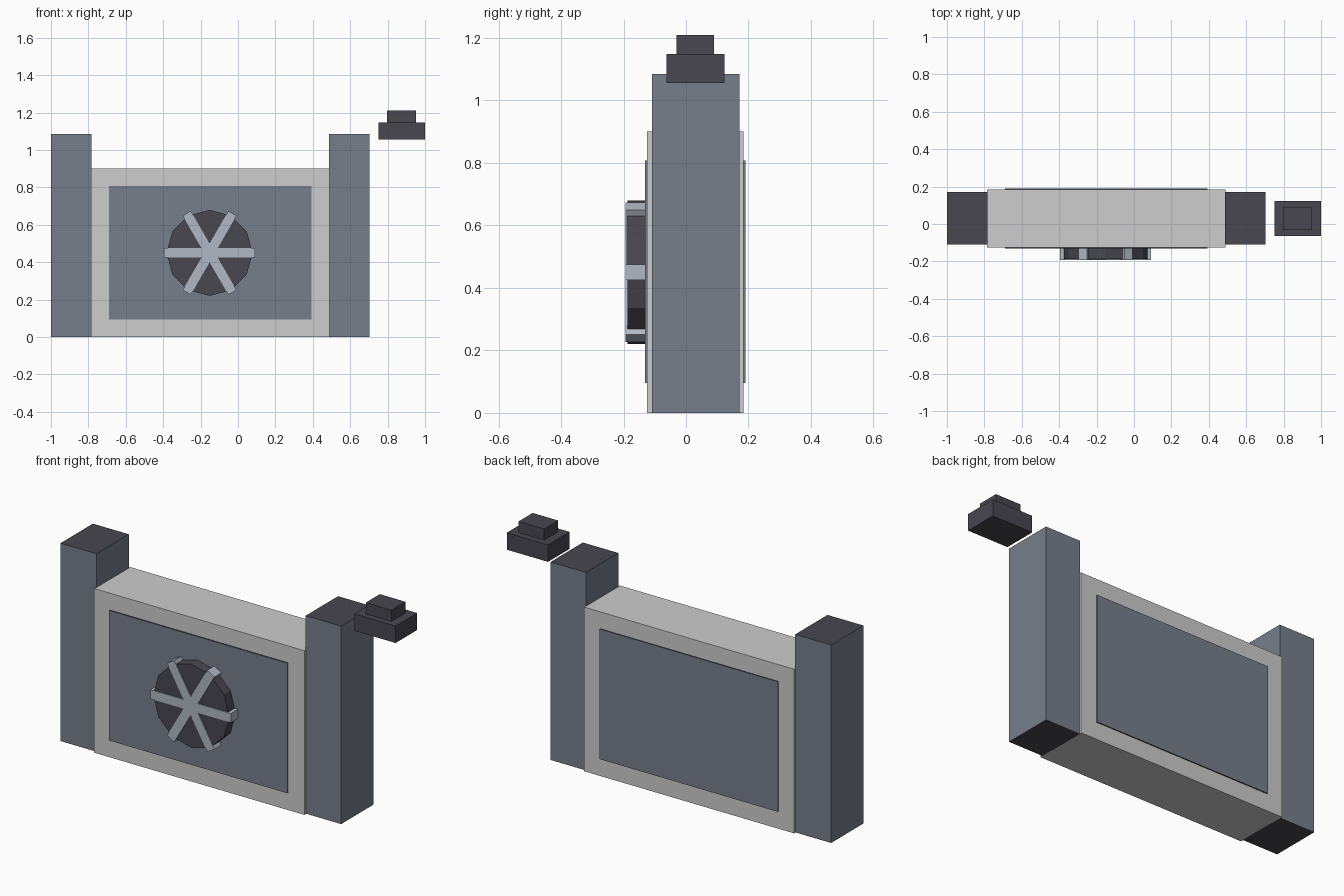
import bpy
import bmesh
import math
from mathutils import Matrix, Vector

cube = bpy.data.objects.get("Cube")
if cube:
    bpy.data.objects.remove(cube, do_unlink=True)


def srgb(r, g, b):
    return tuple(((c / 255 + 0.055) / 1.055) ** 2.4 for c in (r, g, b)) + (1.0,)


def material(name, color):
    m = bpy.data.materials.new(name)
    m.use_nodes = True
    m.diffuse_color = color
    bsdf = m.node_tree.nodes["Principled BSDF"]
    bsdf.inputs["Base Color"].default_value = color
    bsdf.inputs["Roughness"].default_value = 0.8
    return m


STONE = material("pale grey", srgb(205, 205, 205))
SLATE = material("slate blue", srgb(119, 126, 139))
DARK = material("dark charcoal", srgb(72, 71, 80))
STEEL = material("light steel", srgb(177, 185, 196))


def finish(name, bm, mats):
    """Make the object; a second material goes on the horizontal faces."""
    bmesh.ops.recalc_face_normals(bm, faces=bm.faces[:])
    if len(mats) > 1:
        for f in bm.faces:
            f.material_index = int(abs(f.normal.z) > 0.9)
    mesh = bpy.data.meshes.new(name)
    bm.to_mesh(mesh)
    bm.free()
    for m in mats:
        mesh.materials.append(m)
    obj = bpy.data.objects.new(name, mesh)
    bpy.context.collection.objects.link(obj)
    return obj


def box(name, x, y, z, *mats, turn=None):
    """Box spanning the three (low, high) ranges, optionally turned about y."""
    center = Vector([sum(r) / 2 for r in (x, y, z)])
    size = [r[1] - r[0] for r in (x, y, z)]
    bm = bmesh.new()
    bmesh.ops.create_cube(bm, size=1)
    bmesh.ops.scale(bm, vec=size, verts=bm.verts)
    if turn:
        bmesh.ops.rotate(bm, matrix=Matrix.Rotation(turn, 3, "Y"), verts=bm.verts)
    bmesh.ops.translate(bm, vec=center, verts=bm.verts)
    return finish(name, bm, mats)


# Wall slab between the posts
box("wall_body", (-0.785, 0.49), (-0.125, 0.184), (0, 0.9), STONE)

# Posts with dark ends
for name, x in (("right_post", (-1, -0.782)), ("left_post", (0.487, 0.702))):
    box(name, x, (-0.109, 0.171), (0, 1.085), SLATE, DARK)

# Raised panels on both sides of the wall
for name, y in (("front_panel", (-0.132, -0.124)), ("back_panel", (0.183, 0.19))):
    box(name, (-0.69, 0.392), y, (0.095, 0.808), SLATE, DARK)

# Twelve-sided disc on the front
hub = Vector((-0.152, -0.158, 0.45))
bm = bmesh.new()
bmesh.ops.create_cone(bm, cap_ends=True, segments=12, radius1=0.23, radius2=0.23,
                      depth=0.06,
                      matrix=Matrix.Translation(hub) @ Matrix.Rotation(math.pi / 2, 4, "X"))
finish("wheel_disc", bm, [DARK])

# Three crossing bars make six spokes
for i in range(3):
    box(f"wheel_spoke_{i + 1}", (hub.x - 0.244, hub.x + 0.244), (-0.193, -0.13),
        (hub.z - 0.025, hub.z + 0.025), STEEL, turn=math.radians(60 * i) or None)

# Separate stepped cap beside the left post
box("cap_base", (0.75, 1), (-0.063, 0.124), (1.055, 1.148), DARK)
box("cap_top", (0.797, 0.952), (-0.031, 0.09), (1.148, 1.21), DARK)
